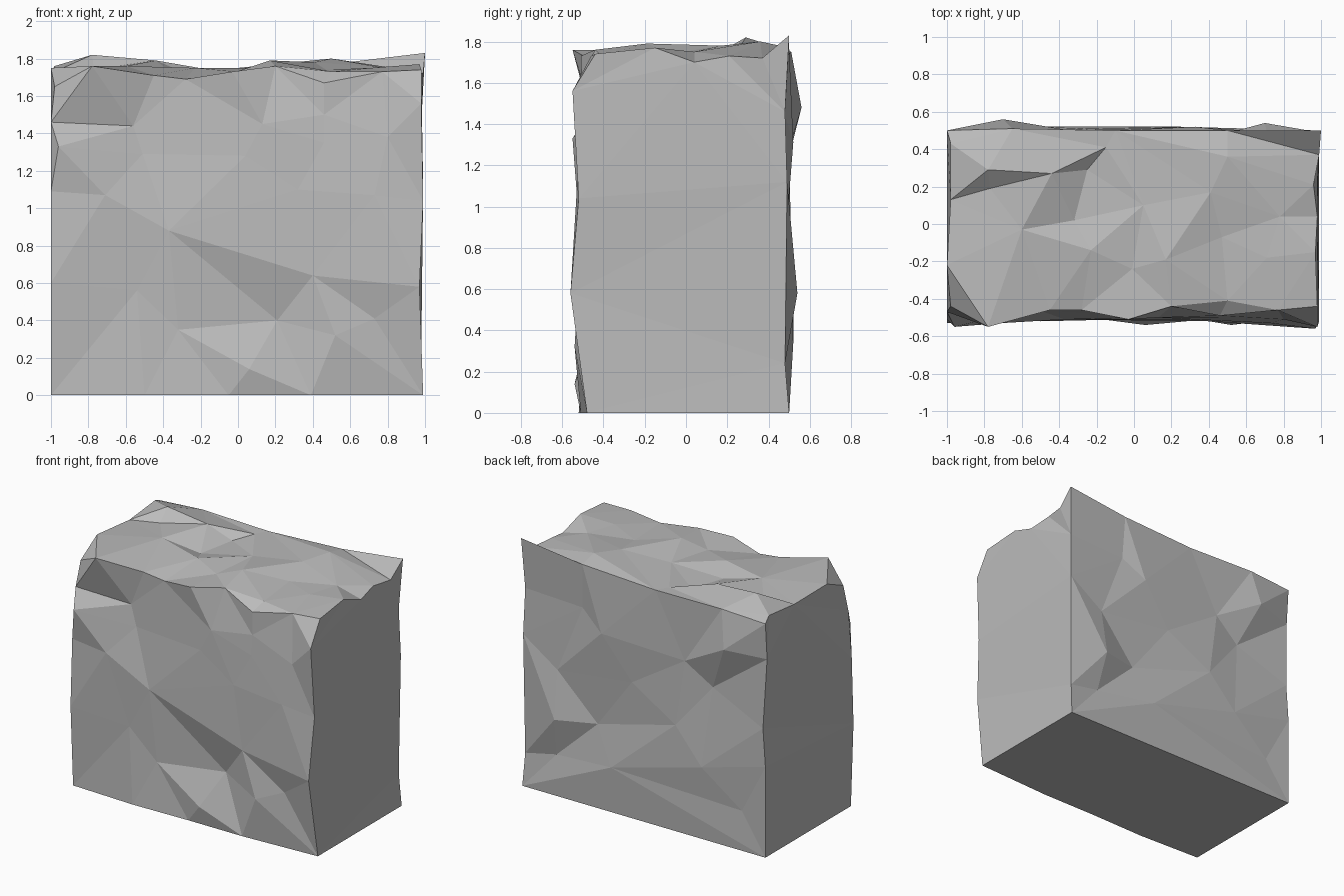
import bpy, bmesh
from mathutils import Vector
from mathutils.geometry import delaunay_2d_cdt

if "Cube" in bpy.data.objects:
    bpy.data.objects.remove(bpy.data.objects["Cube"])

# Corners: front/back, left/right, bottom (0) or top
FL0, FR0, BL0, BR0 = (-1, -.5, 0), (.99, -.48, 0), (-1, .5, 0), (.99, .5, 0)
FL, FR, BL, BR = (-.98, -.44, 1.65), (.98, -.44, 1.74), (-1, .5, 1.73), (1, .5, 1.83)

# Upright edges, bottom to top
left_front = [(-1, -.53, .6), (-1, -.51, 1.09), (-.96, -.55, 1.33), (-1, -.47, 1.46)]
right_front = [(.97, -.56, .58), (.99, -.52, 1.04), (.98, -.55, 1.56)]
left_back = [(-1, .5, .67), (-.98, .5, .95), (-1, .48, 1.46)]
right_back = [(.98, .48, .24), (.99, .49, 1.12), (.98, .48, 1.46)]

# Rims, left to right or front to back
base_front = [(-.5, -.52, 0), (-.05, -.51, 0), (.39, -.51, 0)]
rim_front = [(-.78, -.55, 1.76), (-.45, -.46, 1.71), (-.28, -.46, 1.69), (-.03, -.51, 1.73),
             (.2, -.44, 1.76), (.46, -.49, 1.67), (.77, -.46, 1.73)]
rim_back = [(-.65, .51, 1.75), (-.1, .5, 1.74), (.5, .5, 1.77)]
rim_left = [(-1, -.22, 1.75), (-.98, .13, 1.73), (-.98, .43, 1.76)]
rim_right = [(.97, -.15, 1.77), (.98, .04, 1.70), (.96, .21, 1.73), (.99, .37, 1.72)]

# Chipped points inside each rough surface
front_chips = [(-.71, -.53, 1.07), (-.51, -.46, 1.29), (.04, -.5, 1.28), (-.37, -.51, .88),
               (-.54, -.5, .56), (-.32, -.49, .35), (.4, -.52, .64), (.21, -.44, .4),
               (.52, -.54, .32), (.06, -.54, .14), (.32, -.51, 1.1), (.13, -.5, 1.45),
               (.46, -.5, 1.35), (.46, -.49, 1.5), (.73, -.53, 1.07), (.8, -.51, 1.38),
               (.73, -.5, .41), (-.56, -.45, 1.44)]
back_chips = [(.51, .48, 1.44), (.71, .49, .93), (.33, .52, 1.31), (-.34, .5, 1.28),
              (-.55, .47, 1.13), (-.7, .56, 1.48), (-.27, .51, .79), (.25, .52, .34),
              (.7, .54, .58), (.73, .47, .29), (-.49, .52, .54), (-.8, .49, .29),
              (.1, .49, 1.0), (.4, .46, .6)]
top_chips = [(-.77, .19, 1.74), (-.78, .29, 1.82), (-.44, .27, 1.79), (-.6, -.03, 1.76),
             (-.32, .02, 1.70), (-.25, .29, 1.71), (-.15, .41, 1.74), (.05, .1, 1.75),
             (-.23, -.14, 1.75), (-.01, -.24, 1.73), (.17, -.19, 1.79), (.41, .17, 1.78),
             (.5, .36, 1.80), (.47, -.07, 1.74), (.78, .04, 1.75), (.71, -.18, 1.75),
             (.5, -.41, 1.73)]

bm = bmesh.new()


def patch(loop, inner, a, b):
    """Triangulate a closed loop plus inner points, seen on axes a and b."""
    pts = loop + inner
    flat = [Vector((p[a], p[b])) for p in pts]
    area = sum(flat[i - 1].cross(flat[i]) for i in range(len(loop)))
    ring = list(range(len(loop)))
    if area < 0:
        ring.reverse()
    _, _, faces, origin, _, _ = delaunay_2d_cdt(flat, [], [ring], 1, 1e-5)
    verts = [bm.verts.new(pts[o[0]]) for o in origin]
    for f in faces:
        bm.faces.new([verts[i] for i in f])


def ring(start, up_a, across, up_b, base):
    return start + up_a + across + up_b[::-1] + base


# Rough front, back and top
patch(ring([FL0], left_front, [FL] + rim_front + [FR], right_front, [FR0] + base_front[::-1]),
      front_chips, 0, 2)
patch(ring([BL0], left_back, [BL] + rim_back + [BR], right_back, [BR0]), back_chips, 0, 2)
patch(ring([FL], rim_left, [BL] + rim_back + [BR], rim_right, [FR] + rim_front[::-1]),
      top_chips, 0, 1)
# Flat cut sides and base
patch(ring([FL0], left_front, [FL] + rim_left + [BL], left_back, [BL0]), [], 1, 2)
patch(ring([FR0], right_front, [FR] + rim_right + [BR], right_back, [BR0]), [], 1, 2)
patch([FL0] + base_front + [FR0, BR0, BL0], [], 0, 1)

bmesh.ops.remove_doubles(bm, verts=bm.verts, dist=.001)
bmesh.ops.recalc_face_normals(bm, faces=bm.faces)
mesh = bpy.data.meshes.new("rock_block")
bm.to_mesh(mesh)
bm.free()

stone = bpy.data.materials.new("grey stone")
stone.diffuse_color = (.5, .5, .5, 1)
stone.use_nodes = True
stone.node_tree.nodes["Principled BSDF"].inputs["Base Color"].default_value = stone.diffuse_color
mesh.materials.append(stone)
bpy.context.collection.objects.link(bpy.data.objects.new("rock_block", mesh))
